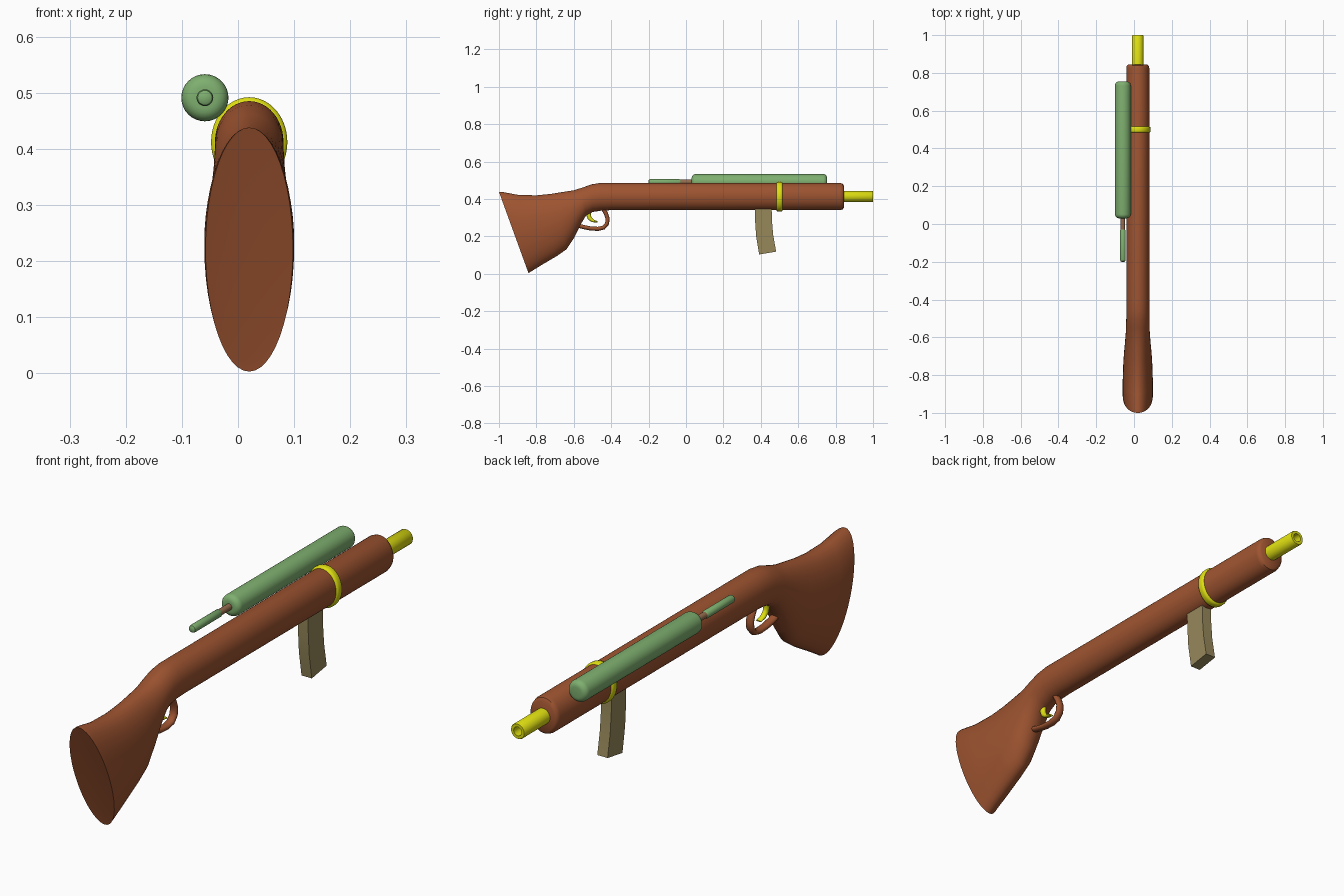
import bpy, bmesh, math
from mathutils import Vector

if "Cube" in bpy.data.objects:
    bpy.data.objects.remove(bpy.data.objects["Cube"])

CX = 0.02  # centre line of the main body


def material(name, rgb):
    m = bpy.data.materials.new(name)
    m.diffuse_color = (*rgb, 1)
    m.use_nodes = True
    m.node_tree.nodes["Principled BSDF"].inputs["Base Color"].default_value = m.diffuse_color
    return m


WOOD = material("wood brown", (0.34, 0.088, 0.03))
GREEN = material("soft green", (0.21, 0.43, 0.16))
YELLOW = material("bright yellow", (0.73, 0.73, 0.006))
KHAKI = material("khaki", (0.31, 0.25, 0.105))
TAN = material("dull brown", (0.30, 0.15, 0.075))


def loft(name, sections, mat, x=CX, n=32, square=False, angle=40):
    """Skin sections given as (top_y, top_z, bottom_y, bottom_z, half_width)."""
    bm = bmesh.new()
    rings = []
    for ty, tz, by, bz, w in sections:
        top, bot = Vector((x, ty, tz)), Vector((x, by, bz))
        mid, half = (top + bot) / 2, (top - bot) / 2
        if square:
            pts = [(1, 1), (-1, 1), (-1, -1), (1, -1)]
        else:
            pts = [(math.cos(2 * math.pi * i / n), math.sin(2 * math.pi * i / n)) for i in range(n)]
        rings.append([bm.verts.new(mid + half * v + Vector((w * u, 0, 0))) for u, v in pts])
    for a, b in zip(rings, rings[1:]):
        for i in range(len(a)):
            j = (i + 1) % len(a)
            bm.faces.new((a[i], a[j], b[j], b[i]))
    bm.faces.new(rings[0])
    bm.faces.new(rings[-1])
    bmesh.ops.recalc_face_normals(bm, faces=bm.faces)
    me = bpy.data.meshes.new(name)
    bm.to_mesh(me)
    bm.free()
    me.materials.append(mat)
    ob = bpy.data.objects.new(name, me)
    bpy.context.collection.objects.link(ob)
    bpy.ops.object.select_all(action='DESELECT')
    ob.select_set(True)
    bpy.context.view_layer.objects.active = ob
    bpy.ops.object.shade_smooth_by_angle(angle=math.radians(angle))
    return ob


def lathe(name, profile, z, mat, x=CX, n=32):
    """Round part along y from (y, radius) pairs."""
    return loft(name, [(y, z + r, y, z - r, r) for y, r in profile], mat, x, n)


def strip(name, pts, thick, width, mat, n=12):
    """Sweep an elliptical tube along a (y, z) path, one thickness per point."""
    secs = []
    for i, (y, z) in enumerate(pts):
        a, b = pts[max(i - 1, 0)], pts[min(i + 1, len(pts) - 1)]
        t = Vector((b[0] - a[0], b[1] - a[1])).normalized()
        h = thick[i] if isinstance(thick, list) else thick
        secs.append((y - t.y * h, z + t.x * h, y + t.y * h, z - t.x * h, width))
    return loft(name, secs, mat, n=n, angle=60)


# stock and body in one skin, from butt to front end
loft("stock_and_body", [
    (-0.996, 0.428, -0.846, 0.018, 0.073),
    (-1.0, 0.438, -0.842, 0.003, 0.078),
    (-0.985, 0.438, -0.83, 0.011, 0.08),
    (-0.90, 0.422, -0.77, 0.048, 0.08),
    (-0.80, 0.419, -0.69, 0.095, 0.077),
    (-0.72, 0.427, -0.64, 0.13, 0.073),
    (-0.66, 0.437, -0.60, 0.19, 0.068),
    (-0.60, 0.446, -0.565, 0.26, 0.064),
    (-0.55, 0.462, -0.535, 0.31, 0.062),
    (-0.505, 0.478, -0.50, 0.33, 0.061),
    (-0.46, 0.485, -0.45, 0.338, 0.061),
    (-0.41, 0.485, -0.40, 0.34, 0.061),
    (0.825, 0.485, 0.825, 0.34, 0.061),
    (0.838, 0.481, 0.838, 0.344, 0.058),
    (0.845, 0.470, 0.845, 0.355, 0.049)], WOOD, n=48)

# hollow barrel
lathe("barrel", [(0.80, 0.03), (0.997, 0.03), (1.0, 0.028), (1.0, 0.017), (0.9, 0.017)], 0.413, YELLOW)

# band around the body
loft("barrel_band", [(y, 0.412 + 0.08 - d, y, 0.412 - 0.08 + d, 0.068 - d)
                     for y, d in [(0.483, 0.008), (0.487, 0.002), (0.493, 0),
                                  (0.507, 0), (0.513, 0.002), (0.517, 0.008)]], YELLOW, n=48)

# side tube with rounded ends, and its rod
R, B = 0.042, 0.022
arc = [(B * (1 - math.sin(a)), R - B * (1 - math.cos(a)))
       for a in [math.pi / 2 * (1 - k / 5) for k in range(6)]]
lathe("side_tube", [(0.03 + d, r) for d, r in arc] +
      [(0.755 - d, r) for d, r in reversed(arc)], 0.491, GREEN, x=-0.059)
lathe("rod_neck", [(-0.04, 0.012), (0.05, 0.012)], 0.491, TAN, x=-0.059, n=20)
lathe("rod_handle", [(-0.2, 0.008), (-0.197, 0.013), (-0.19, 0.015), (-0.035, 0.015),
                     (-0.03, 0.012)], 0.491, GREEN, x=-0.059, n=20)

# curved magazine: sections run front to back edge
loft("magazine", [(0.368, 0.37, 0.458, 0.37, 0.022), (0.369, 0.29, 0.459, 0.292, 0.022),
                  (0.375, 0.20, 0.466, 0.208, 0.022), (0.391, 0.103, 0.482, 0.118, 0.022)],
     KHAKI, square=True, angle=20)

# trigger guard and trigger
strip("trigger_guard", [(-0.59, 0.262), (-0.55, 0.25), (-0.51, 0.242), (-0.47, 0.24),
                        (-0.44, 0.247), (-0.422, 0.268), (-0.419, 0.295), (-0.428, 0.322),
                        (-0.445, 0.35)], 0.011, 0.016, WOOD)
strip("trigger", [(-0.515, 0.345), (-0.522, 0.318), (-0.515, 0.296), (-0.498, 0.283), (-0.473, 0.277)],
      [0.014, 0.013, 0.011, 0.008, 0.003], 0.011, YELLOW)
